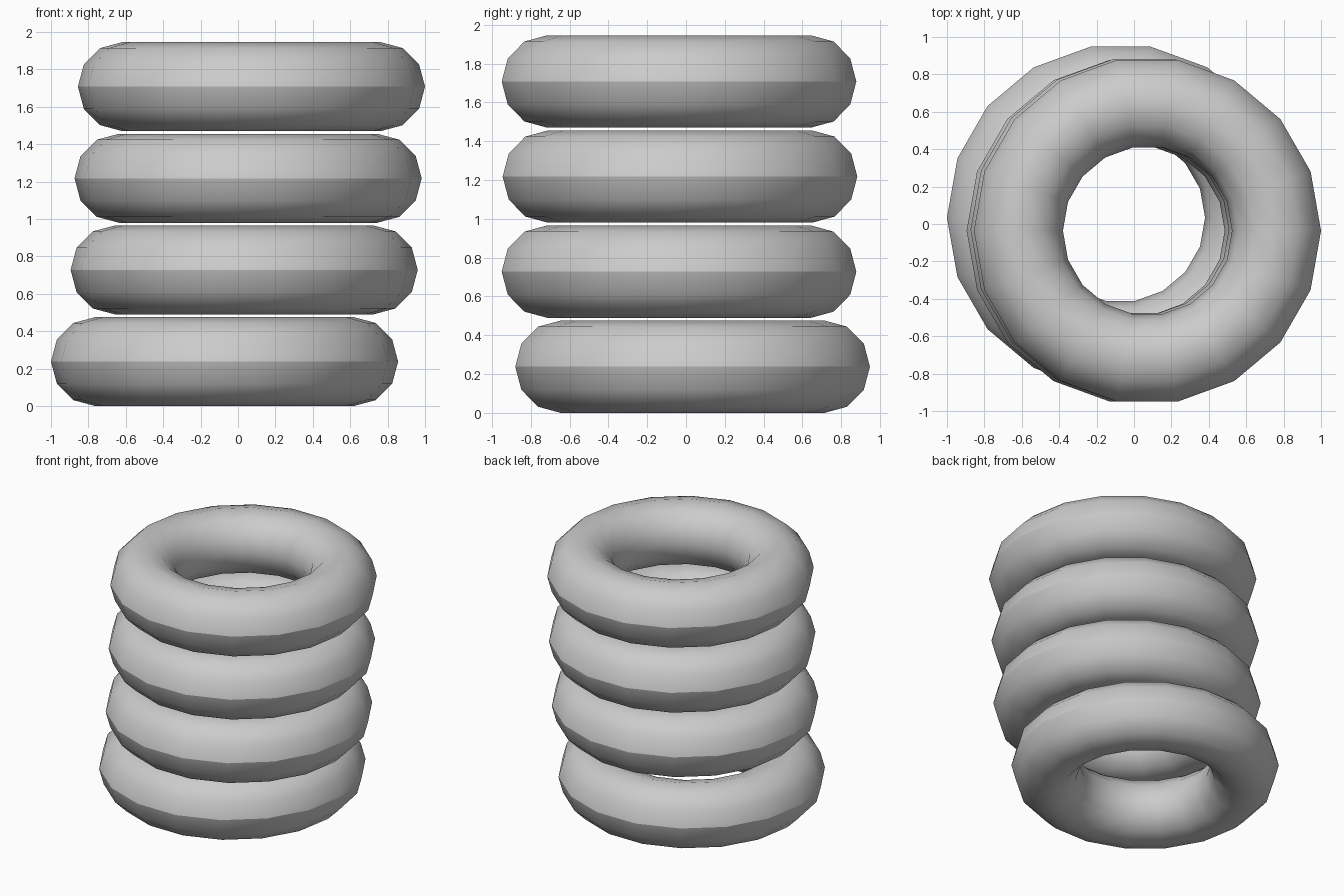
import bpy

if "Cube" in bpy.data.objects:
    bpy.data.objects.remove(bpy.data.objects["Cube"])

MAJOR, MINOR = 0.69, 0.238   # ring radius and tube radius
SPACING = 0.49               # height between neighbouring rings

# Slightly shifted centre of each stacked ring, bottom to top
centres = [(-0.072, 0.034), (0.033, -0.036), (0.054, -0.031), (0.072, -0.036)]


def stacked_ring(name, x, y, z):
    bpy.ops.mesh.primitive_torus_add(
        major_segments=18, minor_segments=12,
        major_radius=MAJOR, minor_radius=MINOR, location=(x, y, z))
    ring = bpy.context.object
    ring.name = name
    bpy.ops.object.shade_smooth()
    # Crisp moulding seam around the outer equator
    verts = ring.data.vertices
    for edge in ring.data.edges:
        ends = [verts[i].co for i in edge.vertices]
        if all(abs(p.z) < 1e-4 and p.xy.length > MAJOR for p in ends):
            edge.use_edge_sharp = True


# Stack of four rings
for i, (x, y) in enumerate(centres):
    stacked_ring(f"tyre_ring_{i + 1}", x, y, MINOR + i * SPACING)
